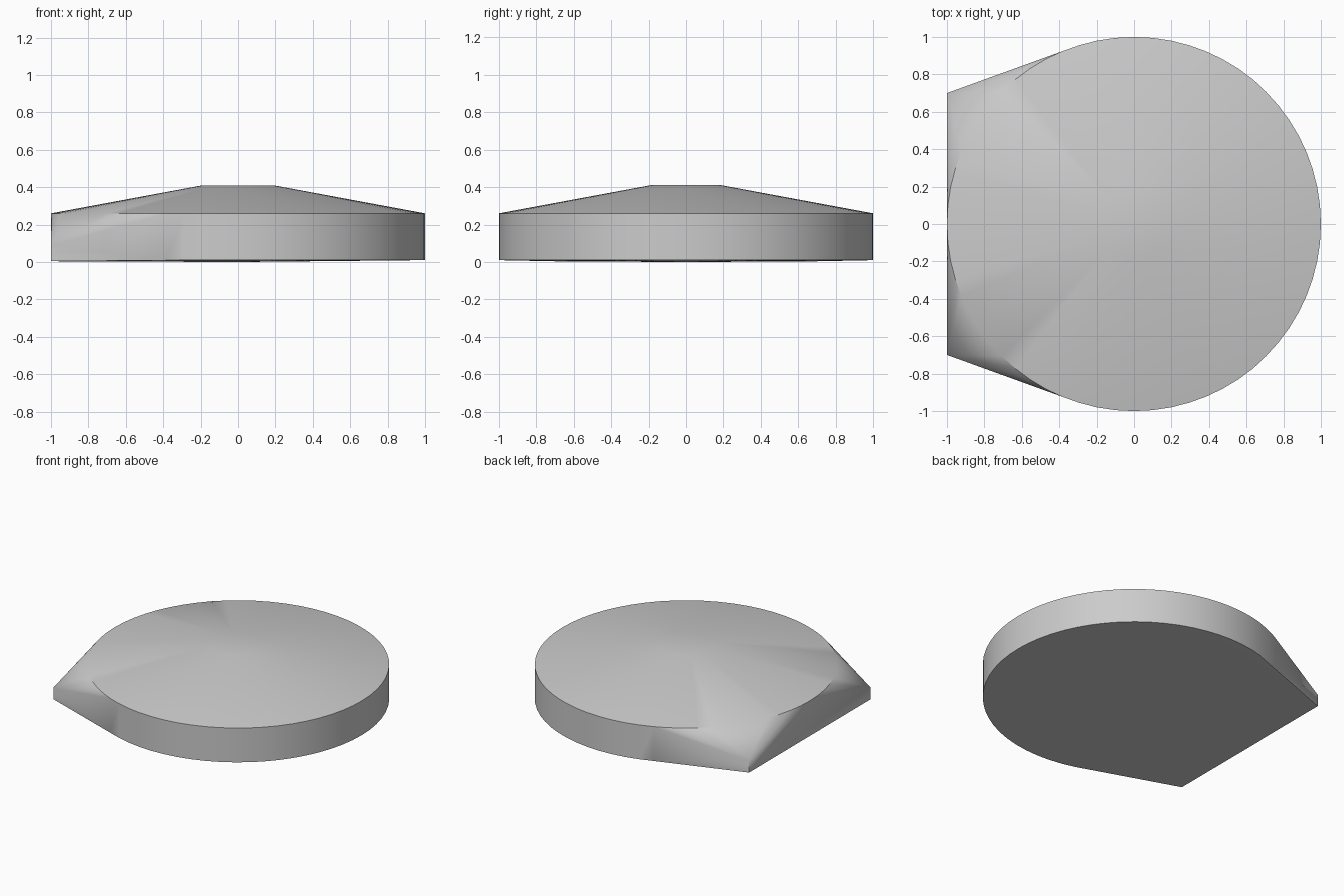
import bpy, bmesh, math

if "Cube" in bpy.data.objects:
    bpy.data.objects.remove(bpy.data.objects["Cube"], do_unlink=True)

SIDES = 64


def ring(bm, radius, z):
    for i in range(SIDES):
        a = 2 * math.pi * i / SIDES
        bm.verts.new((radius * math.cos(a), radius * math.sin(a), z))


grey = bpy.data.materials.new("light grey")
grey.use_nodes = True
colour = (0.6, 0.6, 0.6, 1)
grey.diffuse_color = colour
grey.node_tree.nodes["Principled BSDF"].inputs["Base Color"].default_value = colour

bm = bmesh.new()

# Round body: shallow underside, upright wall, sloping top with a flat centre
bm.verts.new((0, 0, 0))
for radius, z in ((1, 0.01), (1, 0.26), (0.19, 0.41)):
    ring(bm, radius, z)

# Two low corners that pull the wall outwards on one side
for side in (-1, 1):
    for z in (0.004, 0.09):
        bm.verts.new((-1, side * 0.7, z))

# One skin over the body and corners
hull = bmesh.ops.convex_hull(bm, input=bm.verts)
loose = [v for v in bm.verts if not v.link_faces]
bmesh.ops.delete(bm, geom=loose, context="VERTS")
bmesh.ops.dissolve_limit(bm, angle_limit=math.radians(0.05),
                         verts=bm.verts, edges=bm.edges)
bmesh.ops.recalc_face_normals(bm, faces=bm.faces)

mesh = bpy.data.meshes.new("cornered_disc")
bm.to_mesh(mesh)
bm.free()
mesh.materials.append(grey)
disc = bpy.data.objects.new("cornered_disc", mesh)
bpy.context.collection.objects.link(disc)

# Smooth shading with sharp rims
bpy.ops.object.select_all(action="DESELECT")
disc.select_set(True)
bpy.context.view_layer.objects.active = disc
bpy.ops.object.shade_smooth_by_angle(angle=math.radians(30))
